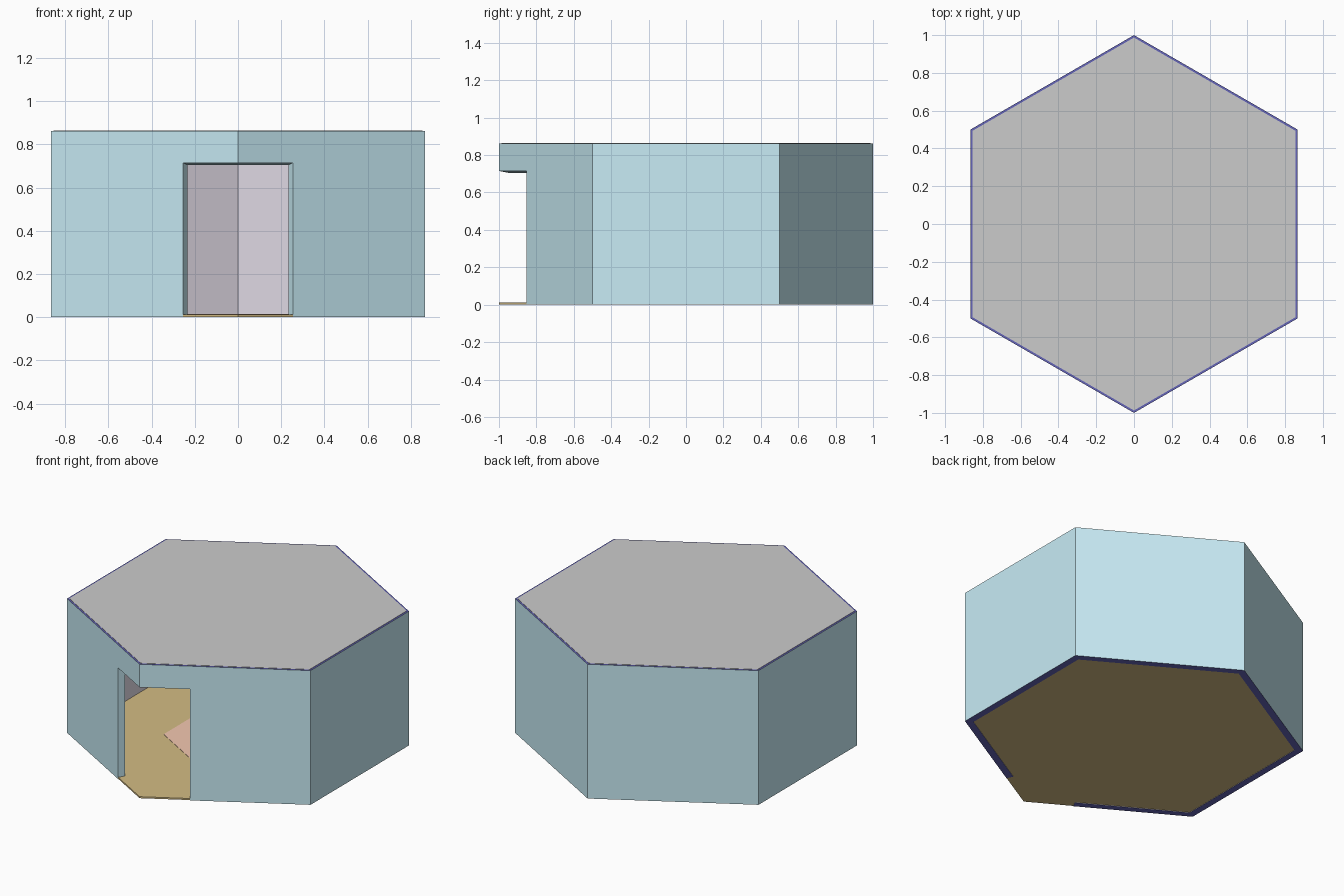
import bpy, bmesh, math

if "Cube" in bpy.data.objects:
    bpy.data.objects.remove(bpy.data.objects["Cube"])

H = 0.865            # overall height
R_OUT, R_IN = 1.0, 0.95
DOOR_X = 0.255       # half width of the doorway at the outer face
LINTEL_OUT, LINTEL_IN = 0.715, 0.705
FLOOR = 0.012


def material(name, r, g, b):
    m = bpy.data.materials.new(name)
    m.diffuse_color = (r, g, b, 1)
    m.use_nodes = True
    m.node_tree.nodes["Principled BSDF"].inputs["Base Color"].default_value = m.diffuse_color
    return m


def hexagon(r):
    # starts at the front corner and runs counter-clockwise
    return [(r * math.sin(i * math.pi / 3), -r * math.cos(i * math.pi / 3)) for i in range(6)]


def finish(name, bm, mats):
    bmesh.ops.remove_doubles(bm, verts=bm.verts, dist=1e-5)
    bmesh.ops.recalc_face_normals(bm, faces=bm.faces)
    me = bpy.data.meshes.new(name)
    bm.to_mesh(me)
    bm.free()
    for m in mats:
        me.materials.append(m)
    ob = bpy.data.objects.new(name, me)
    bpy.context.collection.objects.link(ob)
    return ob


def slab(name, outline, z0, z1, mat=None):
    bm = bmesh.new()
    f = bm.faces.new([bm.verts.new((x, y, z0)) for x, y in outline])
    new = bmesh.ops.extrude_face_region(bm, geom=[f], use_keep_orig=True)
    for v in new["geom"]:
        if isinstance(v, bmesh.types.BMVert):
            v.co.z = z1
    return finish(name, bm, [mat] if mat else [])


blue = material("outside_blue", 0.58, 0.84, 0.92)
navy = material("edge_navy", 0.13, 0.13, 0.48)
lilac = material("inside_lilac", 0.78, 0.73, 0.82)
brown = material("floor_brown", 0.65, 0.50, 0.23)
salmon = material("rug_salmon", 0.90, 0.58, 0.44)

# doorway corners on the outer and inner wall faces, cut square to the wall
outer, inner = hexagon(R_OUT), hexagon(R_IN)
t = (R_OUT - R_IN) * math.cos(math.pi / 6)
door_out = (DOOR_X, -R_OUT + DOOR_X * math.tan(math.pi / 6))
door_in = (DOOR_X - 0.5 * t, door_out[1] + t * math.cos(math.pi / 6))


def mirror(p):
    return (-p[0], p[1])


# walls: blue outside, lilac inside, navy top and bottom edges
bm = bmesh.new()


def quad(points, slot):
    bm.faces.new([bm.verts.new(p) for p in points]).material_index = slot


def wall_run(outs, ins, zo, zi, bottom_slot):
    for a, b, c, d in zip(outs, outs[1:], ins, ins[1:]):
        quad([(*a, zo), (*b, zo), (*b, H - .002), (*a, H - .002)], 0)
        quad([(*d, zi), (*c, zi), (*c, H - .002), (*d, H - .002)], 2)
        quad([(*a, H - .002), (*b, H - .002), (*d, H - .002), (*c, H - .002)], 1)
        quad([(*b, zo), (*a, zo), (*c, zi), (*d, zi)], bottom_slot)


wall_run([door_out] + outer[1:] + [mirror(door_out)],
         [door_in] + inner[1:] + [mirror(door_in)], 0, 0, 1)
# lintel over the doorway
wall_run([mirror(door_out), outer[0], door_out],
         [mirror(door_in), inner[0], door_in], LINTEL_OUT, LINTEL_IN, 0)
# door jambs
for s in (1, -1):
    o, i = (s * door_out[0], door_out[1]), (s * door_in[0], door_in[1])
    quad([(*o, 0), (*i, 0), (*i, LINTEL_IN), (*o, LINTEL_OUT)][::-s], 0)
finish("walls", bm, [blue, navy, lilac])

# floor reaching out through the doorway to the front corner
slab("floor", [outer[0], door_out, door_in] + inner[1:] + [mirror(door_in), mirror(door_out)],
     0.002, FLOOR, brown)

# hexagonal rug
slab("rug", hexagon(0.435), FLOOR, FLOOR + 0.002, salmon)

# roof panel, slightly inside the wall edge
slab("roof", hexagon(0.987), H - 0.012, H)
